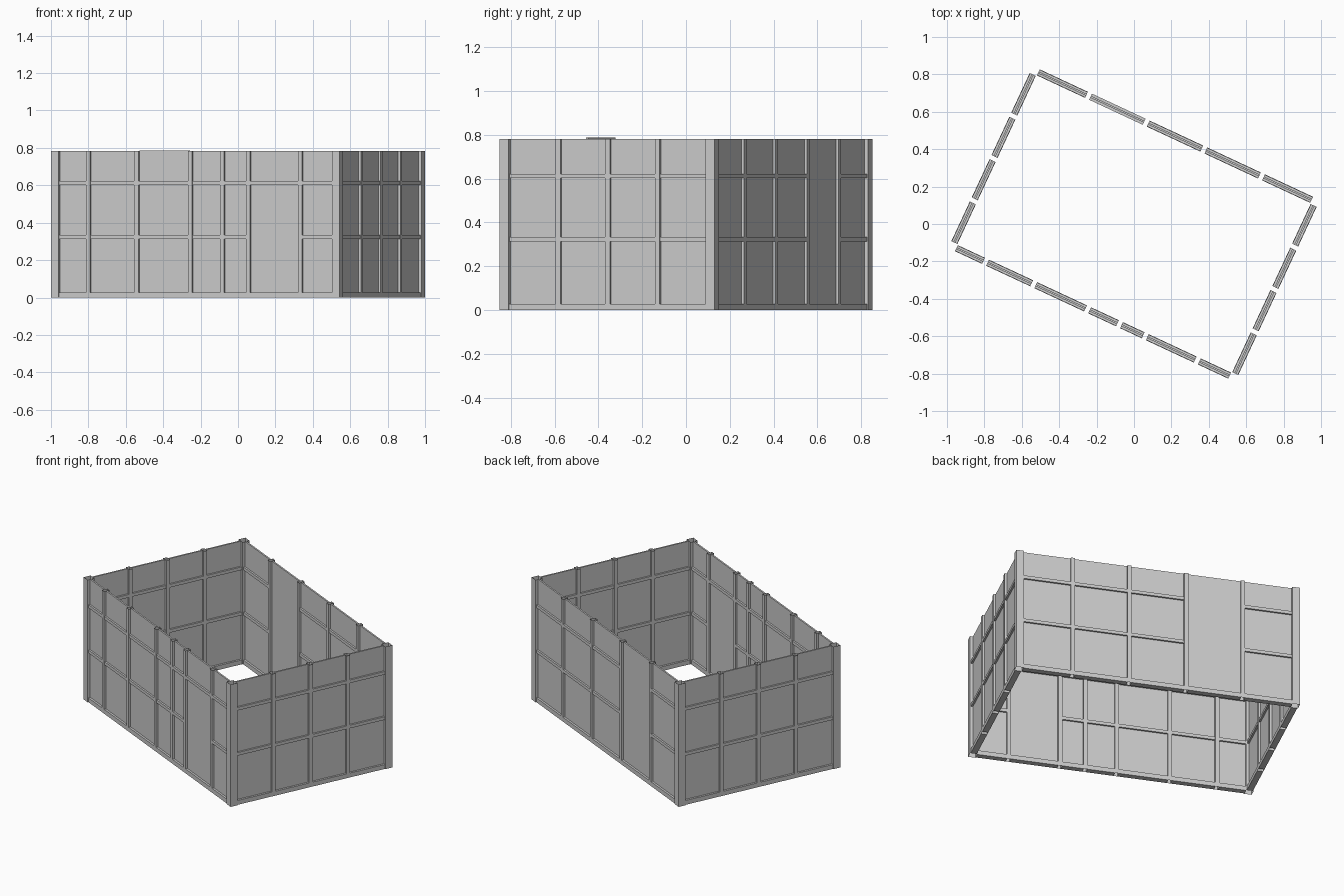
import bpy, bmesh, math
from mathutils import Matrix, Vector

if "Cube" in bpy.data.objects:
    bpy.data.objects.remove(bpy.data.objects["Cube"])

TURN = Matrix.Rotation(math.radians(-25), 4, 'Z')
L, W = 0.851, 0.541          # outer half length and half width
POST, STUD = 0.045, 0.024    # corner post and stud widths
H = 0.782                    # wall height
MID = POST / 2               # wall centre line, in from the outer face


def add_box(bm, x0, x1, y0, y1, z0, z1, open_ends=False):
    m = Matrix.Translation(((x0 + x1) / 2, (y0 + y1) / 2, (z0 + z1) / 2))
    m = m @ Matrix.Diagonal((x1 - x0, y1 - y0, z1 - z0, 1))
    verts = bmesh.ops.create_cube(bm, size=1, matrix=m)['verts']
    if open_ends:  # hollow tube without top and bottom
        caps = [f for f in {f for v in verts for f in v.link_faces} if abs(f.normal.z) > 0.5
                or max(v.co.z for v in f.verts) - min(v.co.z for v in f.verts) < 1e-5]
        bmesh.ops.delete(bm, geom=caps, context='FACES_ONLY')


def finish(bm, name, matrix):
    mesh = bpy.data.meshes.new(name)
    bm.to_mesh(mesh)
    bm.free()
    mesh.transform(matrix)
    bpy.context.collection.objects.link(bpy.data.objects.new(name, mesh))


def wall(name, half, studs, matrix, low_skip=(), high_skip=(), tall=()):
    # wall runs along local x, centred on local y = 0
    panels, rails, posts = bmesh.new(), bmesh.new(), bmesh.new()
    for s in studs:
        add_box(posts, s - STUD / 2, s + STUD / 2, -0.018, 0.018, 0, H, True)
    starts = [-half] + [s + STUD / 2 for s in studs]
    ends = [s - STUD / 2 for s in studs] + [half]
    for i, (a, b) in enumerate(zip(starts, ends)):
        add_box(panels, a, b, -0.005, 0.005, 0.0, H + (0.005 if i in tall else 0))
        add_box(rails, a, b, -0.018, 0.018, 0, 0.028)
        if i not in low_skip:
            add_box(rails, a, b, -0.016, 0.016, 0.313, 0.333)
        if i not in high_skip:
            add_box(rails, a, b, -0.016, 0.016, 0.602, 0.622)
    # sill faces running past the stud feet
    for part, bm in (("panels", panels), ("rails", rails), ("studs", posts)):
        finish(bm, name + "_" + part, TURN @ matrix)


long_half, short_half = L - POST, W - POST
quarter = Matrix.Rotation(math.radians(90), 4, 'Z')

# long walls
wall("front_wall", long_half, (-0.634, -0.35, -0.032, 0.156, 0.308, 0.615),
     Matrix.Translation((0, -W + MID, 0)), low_skip=(5,), tall=(2,))
wall("back_wall", long_half, (-0.51, -0.17, 0.17, 0.51),
     Matrix.Translation((0, W - MID, 0)), low_skip=(1,), high_skip=(1,))

# short walls
for name, side in (("left_wall", -1), ("right_wall", 1)):
    wall(name, short_half, (-0.25, 0, 0.25),
         Matrix.Translation((side * (L - MID), 0, 0)) @ quarter)

# hollow corner posts
bm = bmesh.new()
for sx in (-1, 1):
    for sy in (-1, 1):
        cx, cy = sx * (L - MID), sy * (W - MID)
        add_box(bm, cx - MID, cx + MID, cy - MID, cy + MID, 0, H, True)
finish(bm, "corner_posts", TURN)
